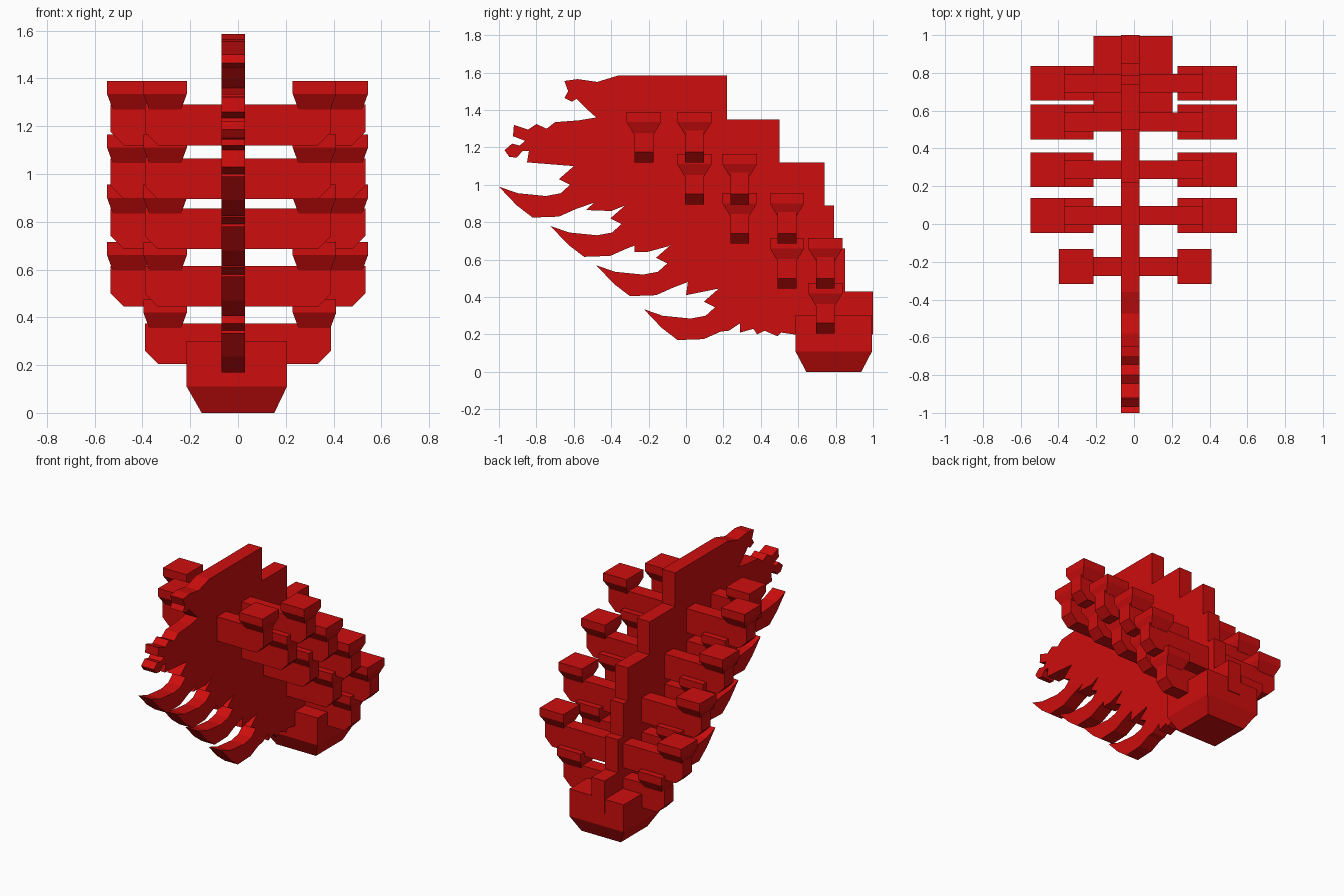
import bpy
import bmesh

if "Cube" in bpy.data.objects:
    bpy.data.objects.remove(bpy.data.objects["Cube"], do_unlink=True)

red = bpy.data.materials.new("deep_red")
red.use_nodes = True
colour = (0.62, 0.004, 0.004, 1)
red.diffuse_color = colour
red.node_tree.nodes["Principled BSDF"].inputs["Base Color"].default_value = colour


def finish(name, bm):
    """Turn a bmesh into a flat shaded red object."""
    bmesh.ops.recalc_face_normals(bm, faces=bm.faces)
    mesh = bpy.data.meshes.new(name)
    bm.to_mesh(mesh)
    bm.free()
    mesh.materials.append(red)
    part = bpy.data.objects.new(name, mesh)
    bpy.context.collection.objects.link(part)
    return part


def extrude_outline(name, outline, offset):
    """Fill a closed outline and extrude it along the offset."""
    bm = bmesh.new()
    face = bm.faces.new([bm.verts.new(point) for point in outline])
    new = bmesh.ops.extrude_face_region(bm, geom=[face])["geom"]
    verts = [item for item in new if isinstance(item, bmesh.types.BMVert)]
    bmesh.ops.translate(bm, verts=verts, vec=offset)
    return finish(name, bm)


def tapered_block(name, sections):
    """Stack rectangles given as (centre x, centre y, half x, half y, z)."""
    bm = bmesh.new()
    rings = []
    for cx, cy, hx, hy, z in sections:
        corners = [(-hx, -hy), (hx, -hy), (hx, hy), (-hx, hy)]
        rings.append([bm.verts.new((cx + x, cy + y, z)) for x, y in corners])
    bm.faces.new(rings[0])
    bm.faces.new(rings[-1])
    for low, high in zip(rings, rings[1:]):
        for i in range(len(low)):
            j = (i + 1) % len(low)
            bm.faces.new([low[i], low[j], high[j], high[i]])
    return finish(name, bm)


# Central plate: stepped back edge, running from the upper front to the foot
back_steps = [(.22, 1.585), (.5, 1.35), (.74, 1.12), (.79, .89), (.85, .66), (1, .43)]
outline = [(-.36, 1.585)]
for (y, z), (_, next_z) in zip(back_steps, back_steps[1:] + [(1, .2)]):
    outline += [(y, z), (y, next_z)]

# Ragged underside
outline += [(.58, .2), (.51, .21), (.49, .19), (.42, .22), (.38, .2), (.36, .23)]

# Four matching claws down the front, each with its own ragged root
claw = [(.41, -.12), (.32, -.16), (.18, -.165), (.095, -.1), (0, 0), (.1, -.035),
        (.25, -.05), (.33, -.035), (.38, .01), (.32, .04), (.4, .11)]
claws = [
    ((-.225, .335), [(.29, .21), (.29, .26), (.23, .22)]),
    ((-.48, .57), [(0, .41), (.01, .48)]),
    ((-.725, .78), [(-.1, .67), (-.21, .64), (-.275, .64), (-.275, .675)]),
    ((-1, .99), [(-.4, .86), (-.535, .865), (-.49, .905)]),
]
for (tip_y, tip_z), root in claws:
    outline += root + [(tip_y + y, tip_z + z) for y, z in claw]

# Snout with a knob at its end
outline += [(-.85, 1.12), (-.84, 1.18), (-.875, 1.18), (-.905, 1.145), (-.945, 1.15),
            (-.97, 1.185), (-.93, 1.22), (-.89, 1.21), (-.86, 1.235), (-.925, 1.26),
            (-.92, 1.32), (-.845, 1.295), (-.8, 1.325), (-.745, 1.3), (-.7, 1.335),
            (-.57, 1.345), (-.48, 1.36)]
# Upper horn
outline += [(-.525, 1.4), (-.585, 1.46), (-.61, 1.445), (-.65, 1.465), (-.63, 1.5),
            (-.65, 1.555), (-.58, 1.565), (-.475, 1.55)]
extrude_outline("central_plate", [(-.07, y, z) for y, z in outline], (.1, 0, 0))

# Foot block with a tapered underside
tapered_block("foot", [(0, .79, .152, .147, 0), (-.005, .79, .21, .205, .11),
                       (-.005, .79, .21, .205, .3)])


def candle_arm(name, y, base, half_width, cup_centres):
    """Crossbar with cut lower corners and a flared cup at each end."""
    top, cut = base + .17, .055
    half = [(half_width, top), (half_width, base + cut), (half_width - cut, base)]
    bar = half + [(-x, z) for x, z in reversed(half)]
    extrude_outline(name + "_bar", [(x, y - .05, z) for x, z in bar], (0, .1, 0))
    for side, x in zip(("right", "left"), cup_centres):
        tapered_block(name + "_cup_" + side, [
            (x, y, .067, .052, base + .15),
            (x, y, .091, .092, base + .215),
            (x, y, .091, .092, base + .27)])


# Arms step down and back; each row has a short arm and a long one behind it
rows = [-.225, .045, .287, .54, .745]
levels = [1.12, .895, .685, .445, .205]
for i, (y, base) in enumerate(zip(rows, levels)):
    candle_arm(f"short_arm_{i}", y, base, .39, (-.305, .32))
    if i + 1 < len(rows):
        candle_arm(f"long_arm_{i}", rows[i + 1], base, .533, (-.457, .453))
